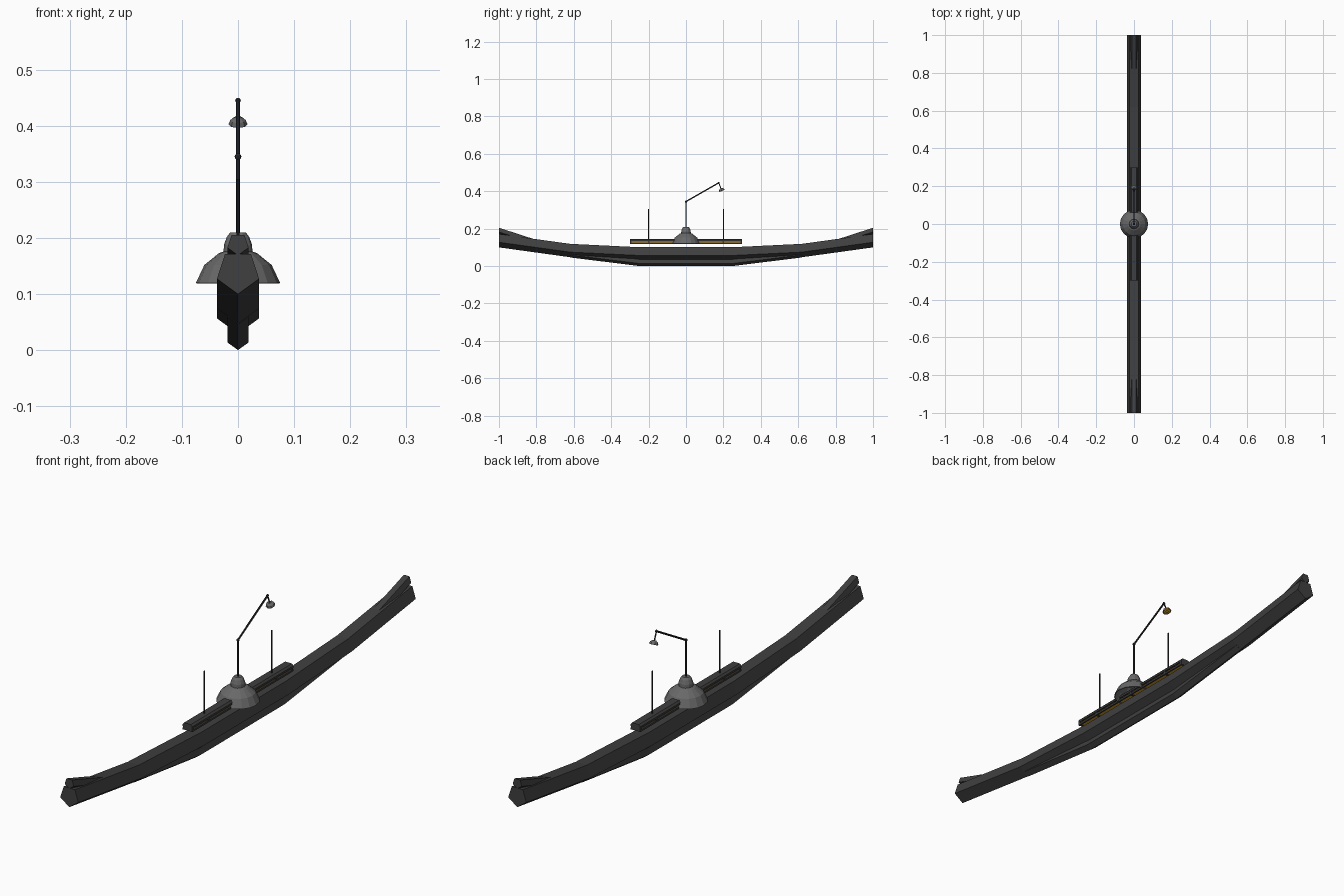
import bpy
import bmesh
import math
from mathutils import Vector

if "Cube" in bpy.data.objects:
    bpy.data.objects.remove(bpy.data.objects["Cube"], do_unlink=True)


def material(name, r, g, b):
    m = bpy.data.materials.new(name)
    m.use_nodes = True
    m.diffuse_color = (r, g, b, 1)
    bsdf = next(n for n in m.node_tree.nodes if n.type == 'BSDF_PRINCIPLED')
    bsdf.inputs["Base Color"].default_value = (r, g, b, 1)
    return m


CHARCOAL = material("charcoal", 0.05, 0.05, 0.05)
GREY = material("mid grey", 0.14, 0.14, 0.14)
BLACK = material("near black", 0.025, 0.025, 0.027)
AMBER = material("amber", 0.65, 0.33, 0.02)


def finish(name, bm, mat):
    bmesh.ops.recalc_face_normals(bm, faces=bm.faces[:])
    mesh = bpy.data.meshes.new(name)
    bm.to_mesh(mesh)
    bm.free()
    mesh.materials.append(mat)
    obj = bpy.data.objects.new(name, mesh)
    bpy.context.collection.objects.link(obj)
    return obj


def sweep(name, profile, path, mat):
    """Carry an (x, z) profile along (y, z) points, capped at both ends."""
    bm = bmesh.new()
    rings = [[bm.verts.new((x, y, z + h)) for x, z in profile] for y, h in path]
    n = len(profile)
    for a, b in zip(rings, rings[1:]):
        for i in range(n):
            j = (i + 1) % n
            bm.faces.new((a[i], a[j], b[j], b[i]))
    bm.faces.new(rings[0])
    bm.faces.new(rings[-1])
    return finish(name, bm, mat)


def lathe(name, profile, sides, mat):
    """Spin an (r, z) profile round z, leaving the base open."""
    bm = bmesh.new()
    rings = []
    for r, z in profile:
        angles = [math.tau * i / sides for i in range(sides)]
        rings.append([bm.verts.new((r * math.cos(a), r * math.sin(a), z)) for a in angles])
    for a, b in zip(rings, rings[1:]):
        for i in range(sides):
            j = (i + 1) % sides
            bm.faces.new((a[i], a[j], b[j], b[i]))
    bm.faces.new(rings[-1])
    return finish(name, bm, mat)


def rod(name, start, end, radius, mat, sides=8):
    a, b = Vector(start), Vector(end)
    bm = bmesh.new()
    bmesh.ops.create_cone(bm, cap_ends=True, segments=sides, radius1=radius,
                          radius2=radius, depth=(b - a).length)
    obj = finish(name, bm, mat)
    obj.location = (a + b) / 2
    obj.rotation_euler = (b - a).to_track_quat('Z', 'Y').to_euler()
    return obj


def joint(name, centre, radius):
    bm = bmesh.new()
    bmesh.ops.create_uvsphere(bm, u_segments=8, v_segments=6, radius=radius)
    finish(name, bm, BLACK).location = centre


def pentagon(r):
    return [(r * math.sin(math.tau * i / 5), -r * math.cos(math.tau * i / 5)) for i in range(5)]


# Upswept main beam with a smaller keel beneath
R = 0.0395
half = [(0.25, 0.069), (0.62, 0.087), (1, 0.1395)]
path = [(-y, z) for y, z in reversed(half)] + half
sweep("main_beam", pentagon(R), path, CHARCOAL)
half = [(0.25, 0.02), (0.62, 0.066)]
path = [(-y, z) for y, z in reversed(half)] + half
sweep("keel", pentagon(R / 2), path, CHARCOAL)

# Split horn at each tip
for side, name in ((-1, "front_horn"), (1, "back_horn")):
    sweep(name, pentagon(R / 2), [(side * 0.74, 0.106), (side * 0.84, 0.137), (side, 0.189)], CHARCOAL)

# Light housing: roof, lower rails, dividers and glowing core
roof = [(-0.02, 0.132), (0.02, 0.132), (0.02, 0.139), (0.014, 0.146), (-0.014, 0.146), (-0.02, 0.139)]
sweep("housing_roof", roof, [(-0.3, 0), (0.3, 0)], CHARCOAL)
core = [(-0.014, 0.123), (0.014, 0.123), (0.014, 0.134), (-0.014, 0.134)]
sweep("light_core", core, [(-0.295, 0), (0.295, 0)], AMBER)
for side, name in ((-1, "right_rail"), (1, "left_rail")):
    rail = [(side * x, z) for x, z in ((0.014, 0.119), (0.02, 0.119), (0.02, 0.126), (0.014, 0.126))]
    sweep(name, rail, [(-0.3, 0), (0.3, 0)], CHARCOAL)
block = [(-0.019, 0.12), (0.019, 0.12), (0.019, 0.135), (-0.019, 0.135)]
for i, y in enumerate((-0.296, -0.2, 0, 0.2, 0.296)):
    sweep("housing_divider_%d" % (i + 1), block, [(y - 0.004, 0), (y + 0.004, 0)], CHARCOAL)

# Bell and its cap
bell = lathe("bell", [(0.075, 0.12), (0.06, 0.152), (0.034, 0.173), (0.02, 0.178)], 16, GREY)
shell = bell.modifiers.new("shell", 'SOLIDIFY')
shell.thickness = 0.003
lathe("bell_cap", [(0.026, 0.172), (0.025, 0.188), (0.02, 0.202), (0.014, 0.21)], 12, GREY)

# Antennas
for y, name in ((-0.2, "front_antenna"), (0.2, "back_antenna")):
    rod(name, (0, y, 0.14), (0, y, 0.305), 0.003, BLACK)

# Jointed lamp arm
elbow, wrist, neck = (0, 0, 0.345), (0, 0.175, 0.445), (0, 0.19, 0.408)
rod("lamp_post", (0, 0, 0.2), elbow, 0.0035, BLACK)
rod("lamp_arm", elbow, wrist, 0.0035, BLACK)
rod("lamp_drop", wrist, neck, 0.0025, BLACK)
joint("elbow_joint", elbow, 0.006)
joint("wrist_joint", wrist, 0.005)

# Tilted lamp shade with glowing underside
tilt = math.atan2(0.015, 0.037)
shade = lathe("lamp_shade", [(0.017, -0.006), (0.014, 0.002), (0.006, 0.008)], 8, GREY)
bulb = lathe("lamp_bulb", [(0.004, -0.007), (0.014, -0.006), (0.012, 0)], 8, AMBER)
for part in (shade, bulb):
    part.location = neck
    part.rotation_euler.x = tilt
